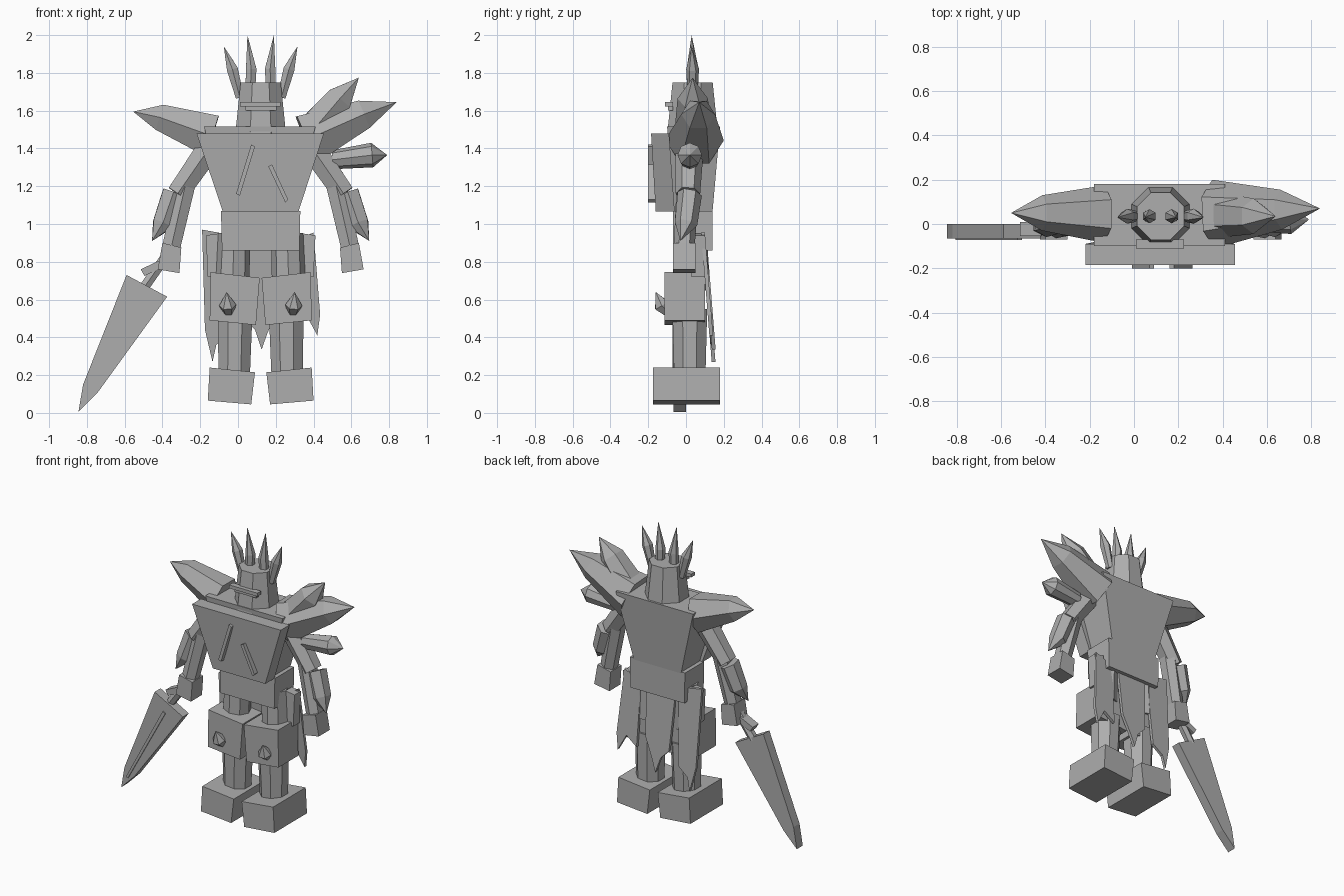
import bpy, bmesh, math
from mathutils import Vector

cube = bpy.data.objects.get("Cube")
if cube:
    bpy.data.objects.remove(cube, do_unlink=True)

GREY = (0.42, 0.42, 0.42, 1)
stone = bpy.data.materials.new("stone grey")
stone.use_nodes = True
stone.diffuse_color = GREY
stone.node_tree.nodes["Principled BSDF"].inputs["Base Color"].default_value = GREY
MID = 0.12  # x of the body's plane of symmetry


def loft(name, rings):
    """Skin a list of equal vertex rings and cap both ends."""
    bm = bmesh.new()
    rows = [[bm.verts.new(p) for p in ring] for ring in rings]
    n = len(rows[0])
    for a, b in zip(rows, rows[1:]):
        for i in range(n):
            j = (i + 1) % n
            bm.faces.new((a[i], a[j], b[j], b[i]))
    bm.faces.new(rows[0][::-1])
    bm.faces.new(rows[-1])
    bmesh.ops.remove_doubles(bm, verts=bm.verts, dist=0.0005)
    bmesh.ops.recalc_face_normals(bm, faces=bm.faces)
    mesh = bpy.data.meshes.new(name)
    bm.to_mesh(mesh)
    bm.free()
    mesh.materials.append(stone)
    obj = bpy.data.objects.new(name, mesh)
    bpy.context.collection.objects.link(obj)
    return obj


def slab(name, outline, y0, y1, lean=0):
    """Front outline of (x, z) points given depth; lean pushes lower points back."""
    top = max(z for _, z in outline)
    return loft(name, [[(x, y + lean * (top - z), z) for x, z in outline] for y in (y0, y1)])


def frustum(name, *levels):
    """Stack of rectangles: z, x0, x1, y0, y1."""
    return loft(name, [[(a, c, z), (b, c, z), (b, d, z), (a, d, z)] for z, a, b, c, d in levels])


def spike(name, path, radii, sides=6, turn=0):
    """Faceted rod or crystal along a path with a radius at each point."""
    pts = [Vector(p) for p in path]
    axis = (pts[-1] - pts[0]).normalized()
    ref = Vector((1, 0, 0)) if abs(axis.y) > 0.4 else Vector((0, 1, 0))
    v = axis.cross(ref).normalized()
    u = v.cross(axis)
    angles = [2 * math.pi * (i + turn) / sides for i in range(sides)]
    return loft(name, [[p + r * (math.cos(a) * u + math.sin(a) * v) for a in angles]
                       for p, r in zip(pts, radii)])


def mirrored(make, name, pts, *args, **kw):
    """Make a part on the right and its twin on the left."""
    make("right_" + name, pts, *args, **kw)
    make("left_" + name, [(2 * MID - p[0], *p[1:]) for p in pts], *args, **kw)


# Head, visor and crown
spike("head", [(MID, .035, 1.48), (MID, .035, 1.75)], [.145, .115], 8, .5)
frustum("visor", (1.622, .01, .225, -.11, -.07), (1.645, .01, .225, -.11, -.07))
frustum("visor_lower", (1.6, .04, .205, -.095, -.07), (1.622, .04, .205, -.095, -.07))
mirrored(spike, "inner_crown_spike", [(.065, .035, 1.7), (.07, .035, 1.82), (.05, .03, 2)], [.03, .032, 0])
mirrored(spike, "outer_crown_spike", [(.01, .035, 1.67), (-.03, .035, 1.82), (-.075, .03, 1.94)], [.025, .034, 0])

# Torso
frustum("torso", (1.06, -.06, .3, -.06, .14), (1.515, -.18, .41, -.1, .18))
frustum("chest_plate", (1.065, -.08, .32, -.16, -.06), (1.48, -.22, .455, -.185, -.09))
slab("chest_scar_right", [(.07, 1.42), (.09, 1.41), (.01, 1.15), (-.01, 1.16)], -.2, -.17)
slab("chest_scar_left", [(.16, 1.305), (.18, 1.315), (.265, 1.13), (.25, 1.115)], -.2, -.165)
frustum("waist", (.86, -.085, .325, -.07, .14), (1.07, -.09, .33, -.07, .14))

# Shoulder crystals
spike("right_shoulder_spike", [(-.135, .045, 1.465), (-.415, .05, 1.565), (-.555, .05, 1.595)], [.13, .08, 0])
spike("left_shoulder_spike", [(.36, .045, 1.445), (.665, .065, 1.58), (.84, .07, 1.645)], [.155, .09, 0])
spike("left_upper_spike", [(.4, .04, 1.5), (.54, .035, 1.665), (.64, .035, 1.775)], [.1, .08, 0])
spike("left_lower_spike", [(.5, .02, 1.34), (.71, .02, 1.365), (.79, .02, 1.365)], [.05, .065, 0], 8)

# Arms
mirrored(spike, "upper_arm", [(-.14, .02, 1.42), (-.32, .01, 1.16)], [.075, .065])
mirrored(spike, "forearm", [(-.28, .01, 1.2), (-.355, -.01, .87)], [.06, .055])
mirrored(spike, "bracer_spike", [(-.345, .02, 1.16), (-.4, 0, 1.0), (-.455, -.03, .91)], [.065, .06, 0])
mirrored(slab, "hand", [(-.4, .9), (-.3, .875), (-.31, .74), (-.425, .76)], -.07, .05)

# Legs
mirrored(spike, "thigh", [(-.02, .03, .95), (-.03, .03, .65)], [.085, .09], 8)
mirrored(slab, "knee_guard", [(-.145, .745), (.115, .715), (.095, .465), (-.15, .49)], -.115, .1)
mirrored(spike, "knee_spike", [(-.05, -.09, .53), (-.055, -.13, .57), (-.06, -.16, .64)], [.03, .045, 0])
mirrored(spike, "shin", [(-.015, .02, .55), (-.02, .02, .2)], [.1, .09], 8, .5)
mirrored(slab, "foot", [(-.15, .24), (.09, .215), (.07, .045), (-.16, .065)], -.175, .18)

# Ragged skirt panels
slab("skirt_right", [(-.19, .97), (-.08, .95), (-.02, .9), (-.04, .42), (-.115, .36), (-.135, .27), (-.175, .44)],
     .08, .1, .08)
slab("skirt_left", [(.27, .9), (.4, .955), (.435, .52), (.42, .41), (.36, .52), (.28, .46)], .08, .1, .08)
slab("skirt_middle", [(.005, .86), (.225, .86), (.21, .55), (.155, .42), (.125, .335), (.09, .44), (.03, .5)],
     .095, .115, .08)
mirrored(slab, "hip_panel", [(-.17, .94), (-.1, .95), (-.09, .72), (-.16, .72)], .03, .1)

# Sword
spike("sword_grip", [(-.36, -.02, .86), (-.5, -.025, .66)], [.03, .03])
slab("sword_guard", [(-.515, .76), (-.42, .805), (-.4, .77), (-.495, .725)], -.055, .01)
slab("sword_blade", [(-.59, .73), (-.375, .615), (-.745, .105), (-.845, .005), (-.82, .15)], -.065, 0)
slab("blade_groove", [(-.525, .615), (-.505, .605), (-.79, .085), (-.805, .09)], -.072, -.06)
